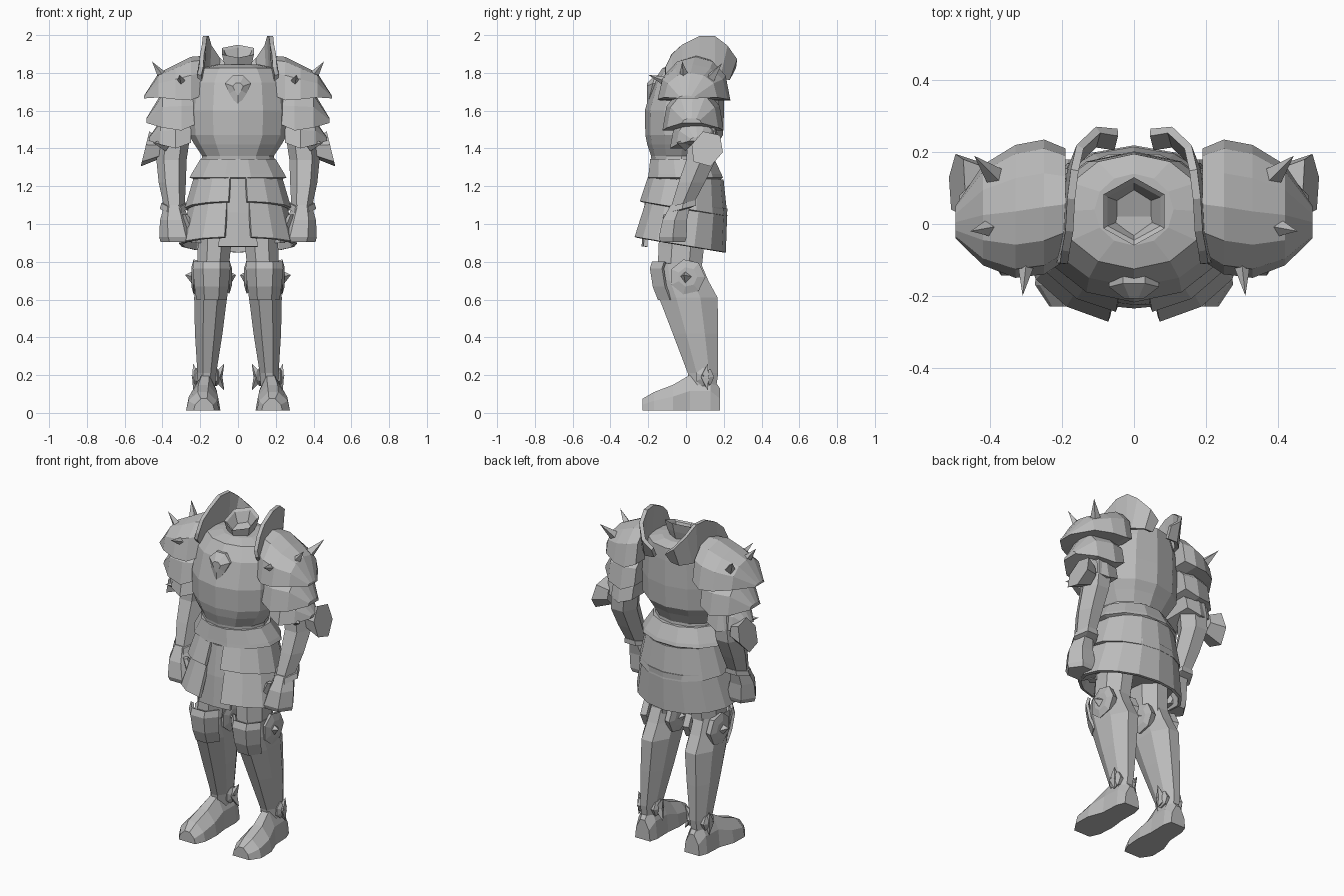
import bpy, bmesh, math
from mathutils import Vector, Matrix

cube = bpy.data.objects.get("Cube")
if cube:
    bpy.data.objects.remove(cube)

steel = bpy.data.materials.new("grey_steel")
steel.use_nodes = True
GREY = (0.5, 0.5, 0.5, 1)
steel.diffuse_color = GREY
steel.node_tree.nodes["Principled BSDF"].inputs["Base Color"].default_value = GREY


def make(name, rings, closed=True, caps=(True, True), thick=0):
    """Skin a list of point rings into a flat-shaded mesh."""
    bm = bmesh.new()
    rows = [[bm.verts.new(p) for p in ring] for ring in rings]
    n = len(rows[0])
    for a, b in zip(rows, rows[1:]):
        for i in range(n if closed else n - 1):
            j = (i + 1) % n
            bm.faces.new((a[i], a[j], b[j], b[i]))
    for use, row in zip(caps, (rows[0], rows[-1])):
        if use and closed:
            bm.faces.new(row)
    bmesh.ops.remove_doubles(bm, verts=bm.verts, dist=0.0005)
    bmesh.ops.recalc_face_normals(bm, faces=bm.faces)
    mesh = bpy.data.meshes.new(name)
    bm.to_mesh(mesh)
    bm.free()
    mesh.materials.append(steel)
    obj = bpy.data.objects.new(name, mesh)
    bpy.context.collection.objects.link(obj)
    if thick:
        mod = obj.modifiers.new("thickness", 'SOLIDIFY')
        mod.thickness, mod.offset = thick, 0
    return obj


def ring(x, y, z, rx, ry, n=8, turn=0.0, tilt=0.0, start=0.0, end=360.0):
    """Level ellipse starting at the front; tilt drops the back edge."""
    count = n if end - start >= 360 else n + 1
    pts = []
    for i in range(count):
        a = math.radians(start + turn + (end - start) * i / n)
        dy = -ry * math.cos(a)
        pts.append(Vector((x + rx * math.sin(a), y + dy, z - tilt * dy)))
    return pts


def tube(name, specs, n=8, turn=0.0, tilt=0.0, **kw):
    return make(name, [ring(*s, n=n, turn=turn, tilt=tilt) for s in specs], **kw)


def cone(name, base, tip, r, n=4):
    base, tip = Vector(base), Vector(tip)
    q = (tip - base).to_track_quat('Z', 'Y')
    rim = [base + q @ Vector((r * math.cos(t), r * math.sin(t), 0))
           for t in (math.tau * i / n for i in range(n))]
    return make(name, [rim, [tip] * n], caps=(True, False))


def arch(name, specs):
    """Shoulder plate: arched sections (x, bottom, top, front, back) running outward."""
    rings = []
    for x, lo, hi, front, back in specs:
        c, r = (front + back) / 2, (back - front) / 2
        row = []
        for i in range(7):
            a = math.pi * i / 6
            row.append(Vector((x, c - r * math.cos(a), lo + (hi - lo) * math.sin(a) ** 0.8)))
        rings.append(row)
    return make(name, rings)


def mirrored(obj):
    """Name the part for the left side and add its right-hand twin."""
    base = obj.name
    obj.name = "left_" + base
    mesh = obj.data.copy()
    mesh.transform(Matrix.Scale(-1, 4, (1, 0, 0)))
    mesh.flip_normals()
    twin = bpy.data.objects.new("right_" + base, mesh)
    bpy.context.collection.objects.link(twin)
    for m in obj.modifiers:
        mod = twin.modifiers.new(m.name, m.type)
        mod.thickness, mod.offset = m.thickness, m.offset


# Breastplate and backplate
tube("breastplate", [(0, -.02, 1.3, .2, .16), (0, -.025, 1.36, .19, .16), (0, -.02, 1.42, .23, .185),
                     (0, -.01, 1.47, .26, .205), (0, -.008, 1.6, .265, .21), (0, .012, 1.75, .25, .187),
                     (0, .035, 1.825, .2, .16), (0, .04, 1.845, .11, .1)], n=12)
# Flared hollow neck collar, higher at the back
tube("neck_collar", [(0, .035, 1.82, .06, .065), (0, .035, 1.865, .085, .08), (0, .035, 1.915, .098, .095),
                     (0, .035, 1.905, .085, .08), (0, .035, 1.85, .055, .06)], n=6, tilt=-.36)
# Chest ornament
shield = [(-.03, 1.785), (.03, 1.785), (.07, 1.745), (.045, 1.69), (0, 1.62), (-.045, 1.69), (-.07, 1.745)]
make("chest_ornament", [[(x, -.12, z) for x, z in shield],
                        [(x, -.165 - (1.785 - z) * .25, z) for x, z in shield],
                        [(x * .4, -.207, 1.72 + (z - 1.72) * .4) for x, z in shield]])

# Waist plate and hip skirts, split at the front
tube("waist_plate", [(0, -.02, 1.345, .205, .175), (0, -.005, 1.265, .255, .2), (0, -.003, 1.245, .265, .205),
                     (0, 0, 1.235, .23, .19)], n=12, turn=15)
for name, gap, top, bottom in (
        ("upper_hip_skirt", 10, (0, 0, 1.25, .225, .19), (0, -.015, 1.08, .275, .225)),
        ("lower_hip_skirt", 13, (0, 0, 1.1, .25, .21), (0, -.034, .89, .305, .236))):
    make(name, [ring(*spec, n=14, tilt=t, start=gap, end=360 - gap)
                for spec, t in ((top, .08), (bottom, .17))], closed=False, thick=.018)
tube("hips", [(0, 0, 1.25, .2, .17), (0, -.01, .93, .25, .18)], n=12, tilt=.1)
make("front_flap", [[(-.04, -.185, 1.24), (0, -.195, 1.24), (.04, -.185, 1.24)],
                    [(-.075, -.205, 1.06), (0, -.215, 1.06), (.075, -.205, 1.06)],
                    [(-.105, -.215, .88), (0, -.225, .88), (.105, -.215, .88)]],
     closed=False, thick=.02)

# Shoulder plates in three overlapping layers
mirrored(arch("shoulder_plate", [(.19, 1.68, 1.89, -.1, .21), (.25, 1.655, 1.885, -.14, .235),
                                 (.33, 1.66, 1.845, -.15, .22), (.42, 1.67, 1.8, -.115, .165),
                                 (.497, 1.665, 1.68, -.04, .05)]))
mirrored(arch("middle_shoulder_plate", [(.22, 1.53, 1.7, -.1, .18), (.3, 1.495, 1.72, -.125, .2),
                                        (.4, 1.51, 1.7, -.1, .17), (.485, 1.535, 1.56, -.02, .08)]))
mirrored(arch("lower_shoulder_plate", [(.25, 1.43, 1.55, -.06, .16), (.33, 1.4, 1.57, -.085, .18),
                                       (.41, 1.42, 1.55, -.05, .15), (.47, 1.44, 1.46, .02, .1)]))

# Upright neck guards: curved crescents folding inward at the back
guard = [(.205, -.11, 1.79, 1.83), (.2, -.075, 1.74, 1.9), (.19, -.02, 1.75, 1.95), (.185, .07, 1.77, 1.995),
         (.175, .15, 1.78, 1.995), (.16, .215, 1.77, 1.945), (.11, .262, 1.765, 1.875), (.055, .255, 1.77, 1.83)]
mirrored(make("neck_guard", [[(x, y if y < .2 else y - .04, z0), (x - .01, y, z1)] for x, y, z0, z1 in guard],
              closed=False, thick=.022))

# Shoulder spikes
for name, base, tip, r in (("front_shoulder_spike", (.3, -.11, 1.755), (.31, -.2, 1.79), .024),
                           ("outer_shoulder_spike", (.4, -.01, 1.785), (.455, -.02, 1.86), .026),
                           ("rear_shoulder_spike", (.385, .13, 1.77), (.445, .19, 1.85), .03)):
    mirrored(cone(name, base, tip, r))

# Arms, elbows and gauntlets
mirrored(tube("arm", [(.33, .07, 1.62, .075, .08), (.345, .085, 1.42, .085, .09), (.352, .08, 1.34, .08, .09),
                      (.348, .03, 1.22, .072, .08), (.338, -.02, 1.1, .056, .065)], n=6, turn=30))
mirrored(tube("wrist_cuff", [(.338, -.015, 1.11, .068, .08), (.338, -.02, 1.08, .076, .085),
                             (.335, -.03, 1.07, .05, .05)], n=6, turn=30, tilt=-.25))
mirrored(tube("hand", [(.34, -.03, 1.1, .05, .06), (.335, -.06, 1.02, .078, .075),
                       (.322, -.07, .93, .095, .085), (.315, -.07, .905, .095, .075)], n=6, turn=30))
mirrored(tube("thumb", [(.28, -.1, 1.05, .015, .02), (.25, -.095, .98, .025, .03),
                        (.22, -.085, .9, .03, .03)], n=5))
# Elbow wing flares from a small base to a wide outer rim
wing = [(.03, 1.42), (.09, 1.49), (.18, 1.47), (.195, 1.38), (.13, 1.305), (.04, 1.33)]
mirrored(make("elbow_wing", [[(.41, .1 + (y - .1) * .7, 1.41 + (z - 1.41) * .6) for y, z in wing],
                             [(.47 + .045 * (1.49 - z) / .185, y, z) for y, z in wing]]))
mirrored(cone("elbow_spike", (.38, .0, 1.42), (.45, -.05, 1.43), .035))

# Legs with knee bands
mirrored(tube("thigh", [(.12, -.02, 1.0, .1, .13), (.125, -.025, .88, .095, .13),
                        (.135, -.035, .74, .09, .125)], n=8, turn=22.5))
mirrored(tube("shin", [(.14, -.045, .79, .085, .135), (.143, -.025, .7, .09, .155),
                       (.145, .012, .61, .094, .168), (.155, .05, .42, .079, .13),
                       (.165, .09, .21, .054, .087), (.168, .09, .13, .05, .075)], n=8, turn=22.5))
knee = [(-.078, -.11), (-.035, -.172), (.035, -.172), (.078, -.11)]
mirrored(make("knee_guard", [[(.14 + x * w, y + dy, z) for x, y in knee] for w, dy, z in
                             ((1.15, 0, .8), (1.2, -.012, .765), (1.08, .003, .67), (.95, .03, .6))],
              closed=False, thick=.016))


def rondel(name, x, y, z, r, side, spike):
    """Faceted disc on the side of a joint with a spike in the middle."""
    def rim(px, k):
        return [(px, y + k * r * math.cos(t), z + k * r * math.sin(t))
                for t in (math.tau * i / 7 for i in range(7))]
    mirrored(make(name, [rim(x - side * .035, .9), rim(x, 1), rim(x + side * .012, .55)]))
    mirrored(cone(name + "_spike", (x, y - r * .1, z), (x + side * spike, y - r * .2, z + .01), r * .4))


rondel("outer_knee_disc", .235, .008, .72, .095, 1, .045)
rondel("inner_knee_disc", .045, .008, .72, .09, -1, .035)
rondel("outer_ankle_disc", .222, .1, .19, .05, 1, .025)
rondel("inner_ankle_disc", .112, .1, .19, .05, -1, .03)
for place, x, dx in (("outer", .222, .015), ("inner", .108, -.035)):
    for way, z in (("upper", .26), ("lower", .12)):
        mirrored(cone(f"{place}_ankle_{way}_point", (x, .1, .19), (x + dx, .115, z), .03))

# Feet: angular sections from heel to toe (y, centre, half width, top)
foot = [(.18, .165, .05, .13), (.13, .168, .066, .2), (.02, .172, .068, .2), (-.07, .183, .09, .148),
        (-.17, .187, .088, .11), (-.23, .18, .055, .075)]
mirrored(make("foot", [[(c - w, y, .012), (c - w * .86, y, h * .58), (c - w * .3, y, h),
                        (c + w * .3, y, h), (c + w * .86, y, h * .58), (c + w, y, .012)]
                       for y, c, w, h in foot]))
